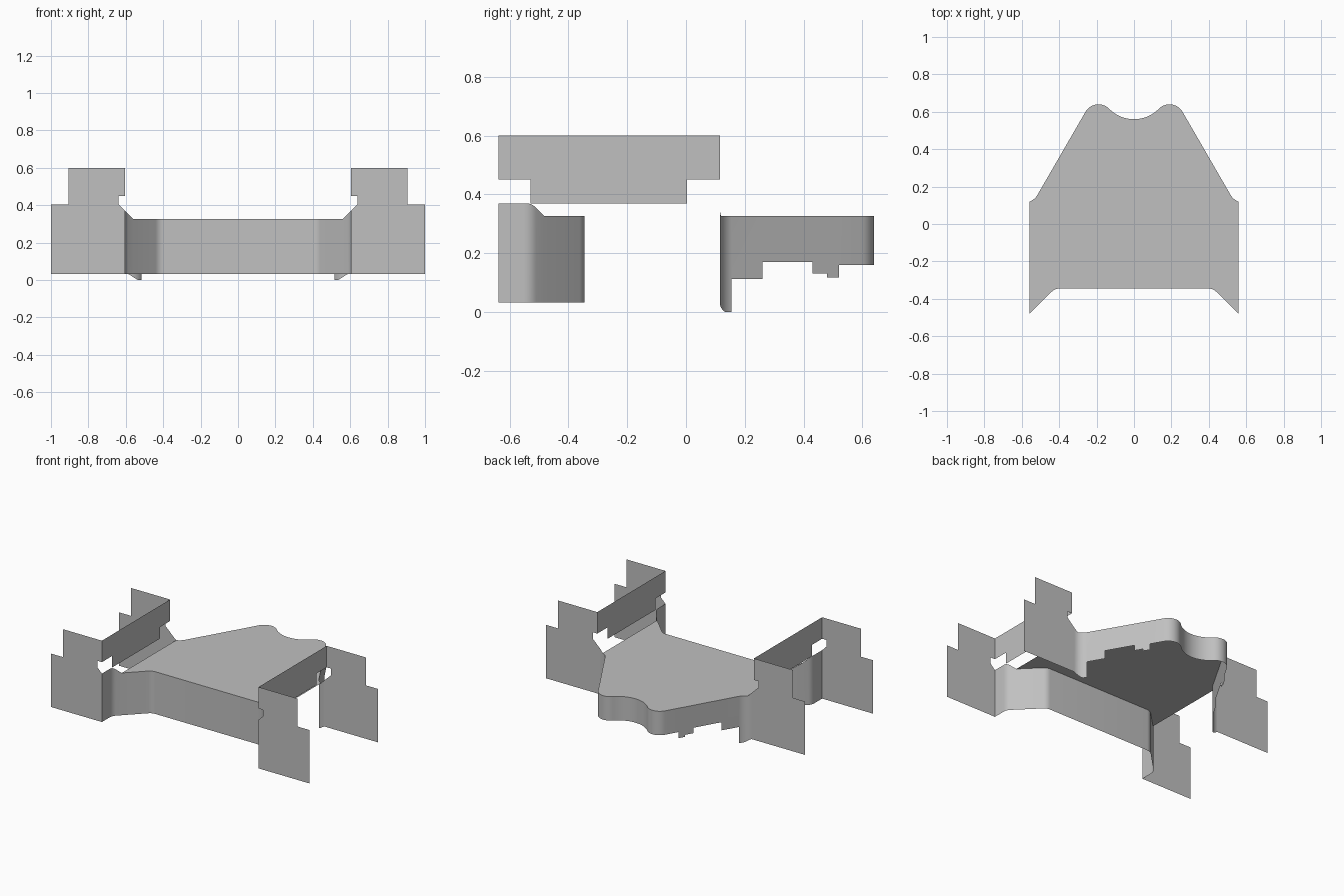
import bpy, math
from mathutils import Vector

cube = bpy.data.objects.get("Cube")
if cube:
    bpy.data.objects.remove(cube, do_unlink=True)

grey = bpy.data.materials.new("sheet_grey")
grey.use_nodes = True
colour = (0.53, 0.53, 0.53, 1)
grey.diffuse_color = colour
grey.node_tree.nodes["Principled BSDF"].inputs["Base Color"].default_value = colour

DECK_Z, BASE_Z, SHOULDER_Z, TOP_Z = 0.327, 0.032, 0.37, 0.6
WALL_X, DECK_X = 0.605, 0.56
FRONT_Y, REAR_Y = -0.638, 0.115
BEND = 0.08


def make(name, verts, faces, smooth=False):
    mesh = bpy.data.meshes.new(name)
    mesh.from_pydata(verts, [], faces)
    mesh.materials.append(grey)
    obj = bpy.data.objects.new(name, mesh)
    bpy.context.collection.objects.link(obj)
    if smooth:
        mesh.shade_smooth()
    return obj


def sheet(name, verts):
    return make(name, verts, [list(range(len(verts)))])


def ribbon(name, path, top, bottom):
    """Vertical strip along a plan path, one quad per step."""
    verts, faces = [], []
    index = {}

    def vert(p, z):
        key = (round(p[0], 4), round(p[1], 4), round(z, 4))
        if key not in index:
            index[key] = len(verts)
            verts.append(key)
        return index[key]

    for a, b in zip(path, path[1:]):
        lows = bottom(a, b)
        faces.append([vert(a, lows[0]), vert(b, lows[1]), vert(b, top(b)), vert(a, top(a))])
    return make(name, verts, faces, True)


def arc(cx, cy, r, start, end, steps):
    angles = [math.radians(start + (end - start) * i / steps) for i in range(steps + 1)]
    return [(cx + r * math.cos(a), cy + r * math.sin(a)) for a in angles]


def mirror(path):
    """Continue a half path that ends near the centre onto the other side."""
    return path + [(-x, y) for x, y in reversed(path) if x > 1e-5]


def edge_top(p):
    return min(SHOULDER_Z, max(DECK_Z, p[0] - DECK_X + DECK_Z, -p[0] - DECK_X + DECK_Z))


# Front wall path: side return, bend, diagonal, bend, straight centre
R = 0.06
t = R * math.tan(math.radians(22.5))
corner_y, wall_y = -0.527, -0.345
inner_x = WALL_X - (wall_y - corner_y)
front_half = [(WALL_X, FRONT_Y)]
front_half += arc(WALL_X - R, corner_y - t, R, 0, 45, 5)
front_half.append((DECK_X, corner_y + WALL_X - DECK_X))
front_half += arc(inner_x - t, wall_y - R, R, 45, 90, 5)[::1]
front_path = mirror(front_half)
ribbon("front_wall", front_path, edge_top, lambda a, b: (BASE_Z, BASE_Z))

# Rear wall path: bend out of the rear panel, oblique side, lobe, centre dip
lobe_x, lobe_y = 0.19, 0.56
dip_r = (lobe_x ** 2 - BEND ** 2) / (2 * BEND)
turn = math.degrees(math.atan2(dip_r, lobe_x))
bend_x = 0.586
rear_half = arc(bend_x, REAR_Y + BEND, BEND, 270, 210, 12)
rear_half.append((DECK_X, REAR_Y + BEND - math.sqrt(BEND ** 2 - (bend_x - DECK_X) ** 2)))
rear_half.sort(key=lambda p: -p[0])
start = Vector(rear_half[-1])
lobe = arc(lobe_x, lobe_y, BEND, 30, 180 - turn, 14)
end = Vector(lobe[0])
notches = [(0.26, 0.113), (0.43, 0.17), (0.48, 0.132), (0.52, 0.118)]
for y, _ in notches:
    rear_half.append(tuple(start.lerp(end, (y - start.y) / (end.y - start.y))))
rear_half += lobe
rear_half += arc(0, lobe_y + dip_r, dip_r, -turn, -90, 8)[1:]
rear_path = mirror(rear_half)


def rear_bottom(a, b):
    if max(a[1], b[1]) <= start.y + 1e-5:
        return [max(0, BASE_Z * (1 - (bend_x - abs(p[0])) / 0.05)) for p in (a, b)]
    middle = (a[1] + b[1]) / 2
    z = next((low for y, low in notches if middle < y), 0.16)
    return z, z


ribbon("rear_wall", rear_path, edge_top, rear_bottom)

# Flat deck between the two walls
outline = [p for p in front_path if abs(p[0]) <= DECK_X + 1e-5]
outline += [p for p in reversed(rear_path) if abs(p[0]) <= DECK_X + 1e-5]
sheet("deck", [(x, y, DECK_Z) for x, y in outline])

# Upper rails and stepped end panels on each side
rail = [(FRONT_Y, TOP_Z), (REAR_Y, TOP_Z), (REAR_Y, 0.45), (0.004, 0.45),
        (0.004, SHOULDER_Z), (-0.528, SHOULDER_Z), (-0.528, 0.45), (FRONT_Y, 0.45)]
outer = [(1, BASE_Z), (1, 0.405), (0.907, 0.405), (0.907, TOP_Z),
         (WALL_X, TOP_Z), (WALL_X, 0.45), (0.64, 0.45), (0.64, 0.405)]
for side, s in (("left", 1), ("right", -1)):
    sheet(side + "_upper_rail", [(s * WALL_X, y, z) for y, z in rail])
    for end_name, y, inner in (("front", FRONT_Y, WALL_X), ("rear", REAR_Y, bend_x)):
        profile = outer + [(inner, edge_top((inner, 0))), (inner, BASE_Z)]
        sheet(f"{side}_{end_name}_panel", [(s * x, y, z) for x, z in profile])
